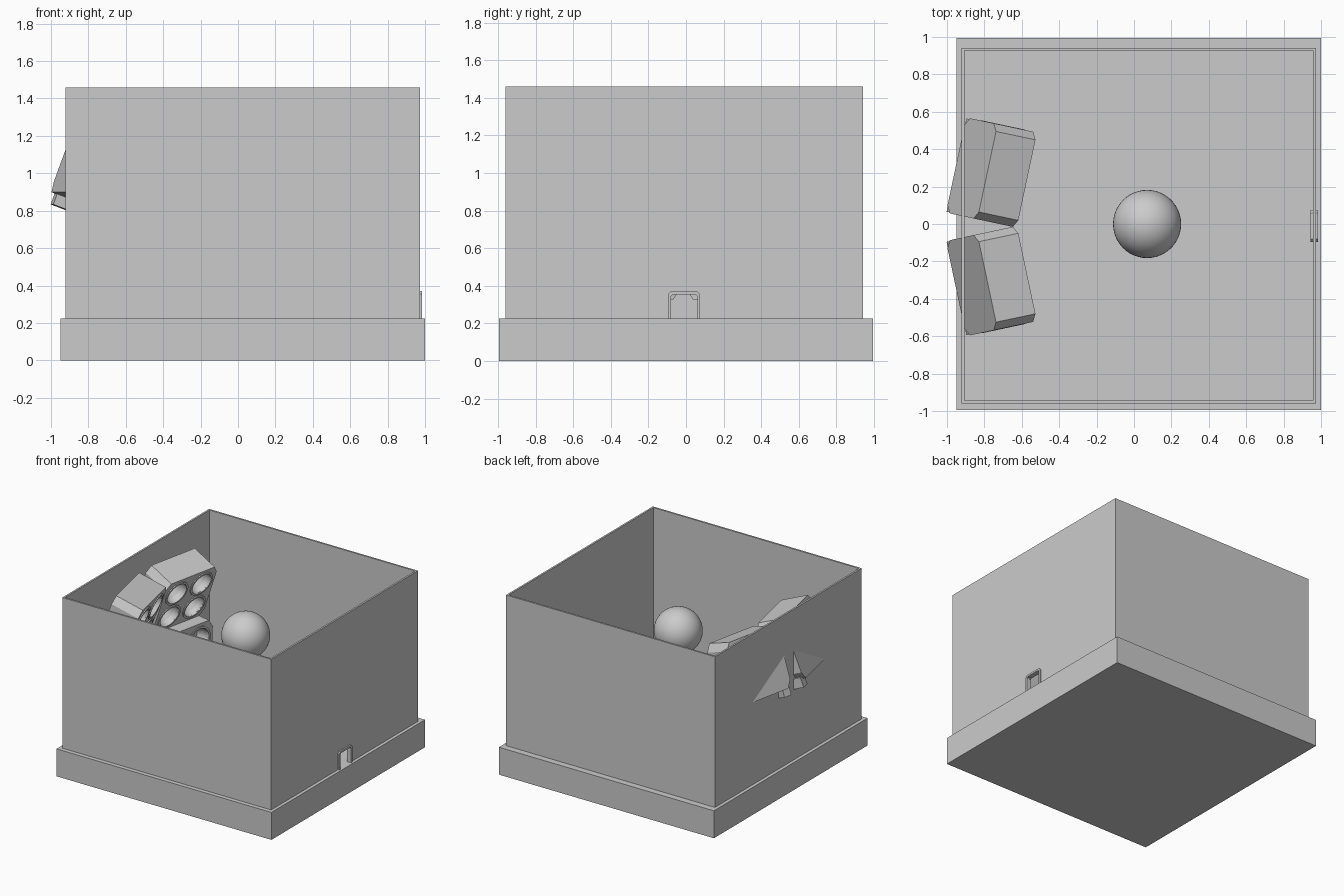
import bpy, bmesh, math
from mathutils import Matrix, Vector

if "Cube" in bpy.data.objects:
    bpy.data.objects.remove(bpy.data.objects["Cube"])

grey = bpy.data.materials.new("plain_grey")
grey.diffuse_color = (0.6, 0.6, 0.6, 1)
grey.use_nodes = True
grey.node_tree.nodes["Principled BSDF"].inputs["Base Color"].default_value = grey.diffuse_color


def make(name, bm, matrix=None):
    bmesh.ops.recalc_face_normals(bm, faces=bm.faces[:])
    me = bpy.data.meshes.new(name)
    bm.to_mesh(me)
    bm.free()
    me.materials.append(grey)
    ob = bpy.data.objects.new(name, me)
    bpy.context.collection.objects.link(ob)
    if matrix:
        ob.matrix_world = matrix
    return ob


def add_box(bm, lo, hi):
    lo, hi = Vector(lo), Vector(hi)
    m = Matrix.Translation((lo + hi) / 2) @ Matrix.Diagonal((*(hi - lo), 1))
    bmesh.ops.create_cube(bm, size=1, matrix=m)


def box(name, lo, hi, matrix=None):
    bm = bmesh.new()
    add_box(bm, lo, hi)
    return make(name, bm, matrix)


def cut(ob, cutter):
    cutter.hide_render = True
    cutter.hide_viewport = True
    mod = ob.modifiers.new("cut", 'BOOLEAN')
    mod.operation = 'DIFFERENCE'
    mod.solver = 'EXACT'
    mod.object = cutter


# Base slab and open-topped wall ring
FLOOR, TOP = 0.225, 1.46
box("base", (-0.95, -0.995, 0), (1.0, 0.995, FLOOR))
bm = bmesh.new()
rings = []
for inset in (0, 0.015):
    x0, x1, y0, y1 = -0.922 + inset, 0.973 - inset, -0.96 + inset, 0.942 - inset
    for z in (FLOOR, TOP):
        rings.append([bm.verts.new((x, y, z)) for x, y in ((x0, y0), (x1, y0), (x1, y1), (x0, y1))])
for a, b in ((0, 1), (1, 3), (3, 2), (2, 0)):
    for i in range(4):
        j = (i + 1) % 4
        bm.faces.new((rings[a][i], rings[a][j], rings[b][j], rings[b][i]))
walls = make("walls", bm)
cut(walls, box("doorway_cutter", (0.9, -0.08, FLOOR - 0.05), (1.02, 0.06, 0.355)))

# Door trim on both sides of the wall
for name, x0, x1 in (("outer_door_trim", 0.973, 0.985), ("inner_door_trim", 0.945, 0.958)):
    bm = bmesh.new()
    outer = [(-0.095, FLOOR), (-0.095, 0.355), (-0.08, 0.37), (0.06, 0.37), (0.075, 0.355), (0.075, FLOOR)]
    inner = [(-0.08, FLOOR), (-0.08, 0.345), (-0.07, 0.355), (0.05, 0.355), (0.06, 0.345), (0.06, FLOOR)]
    for i in range(5):
        bm.faces.new([bm.verts.new((x0, *p)) for p in (outer[i], outer[i + 1], inner[i + 1], inner[i])])
    bmesh.ops.remove_doubles(bm, verts=bm.verts[:], dist=1e-5)
    ext = bmesh.ops.extrude_face_region(bm, geom=bm.faces[:], use_keep_orig=True)
    bmesh.ops.translate(bm, vec=(x1 - x0, 0, 0), verts=[v for v in ext['geom'] if isinstance(v, bmesh.types.BMVert)])
    make(name, bm)

# Floating ball
bm = bmesh.new()
bmesh.ops.create_uvsphere(bm, u_segments=48, v_segments=24, radius=0.182)
for f in bm.faces:
    f.smooth = True
make("ball", bm, Matrix.Translation((0.07, 0, 1.05)))

# Lamp panels: chamfered boxes with a two-by-two set of round reflectors
W, H, T = 0.26, 0.245, 0.115
LENSES = [(y, z) for y in (-0.125, 0.125) for z in (-0.115, 0.115)]


def lathe(bm, profile, cy, cz, n=32, closed=False):
    loops = [[bm.verts.new((x, cy + r * math.cos(2 * math.pi * i / n), cz + r * math.sin(2 * math.pi * i / n)))
              for i in range(n)] for x, r in profile]
    pairs = list(zip(loops, loops[1:] + loops[:1] if closed else loops[1:]))
    for a, b in pairs:
        for i in range(n):
            j = (i + 1) % n
            bm.faces.new((a[i], a[j], b[j], b[i]))
    if not closed:
        bm.faces.new(loops[0])
        bm.faces.new(loops[-1])


def lamp(name, centre, yaw, pitch):
    m = (Matrix.Translation(centre) @ Matrix.Rotation(math.radians(yaw), 4, 'Z')
         @ Matrix.Rotation(math.radians(pitch), 4, 'Y'))
    cy, cz = 0.04, 0.06
    outline = [(-W, -H + cz), (-W + cy, -H), (W - cy, -H), (W, -H + cz),
               (W, H - cz), (W - cy, H), (-W + cy, H), (-W, H - cz)]
    bm = bmesh.new()
    face = bm.faces.new([bm.verts.new((-T, *p)) for p in outline])
    ext = bmesh.ops.extrude_face_region(bm, geom=[face], use_keep_orig=True)
    bmesh.ops.translate(bm, vec=(2 * T, 0, 0), verts=[v for v in ext['geom'] if isinstance(v, bmesh.types.BMVert)])
    housing = make(name + "_housing", bm, m)
    bm = bmesh.new()
    for y, z in LENSES:
        lathe(bm, [(T - 0.09, 0.06), (T - 0.04, 0.085), (T + 0.02, 0.095)], y, z)
    cut(housing, make(name + "_reflector_cutter", bm, m))
    bm = bmesh.new()
    for y, z in LENSES:
        lathe(bm, [(T - 0.01, 0.092), (T + 0.008, 0.092), (T + 0.008, 0.108), (T - 0.01, 0.108)], y, z, closed=True)
    make(name + "_lens_rims", bm, m)
    return m


for side, label in ((1, "left"), (-1, "right")):
    y = side * 0.29 - 0.015
    m = lamp("upper_lamp_" + label, (-0.762, y, 1.088), -12 * side, 20.5)
    # Hinge blocks below the upper lamp
    bm = bmesh.new()
    for s in (-1, 1):
        add_box(bm, (-0.09, s * 0.22 - 0.035, -H - 0.06), (0.02, s * 0.22 + 0.035, -H + 0.02))
    make("hinge_" + label, bm, m)
    lamp("lower_lamp_" + label, (-0.752, y, 0.575), -12 * side, 1)
